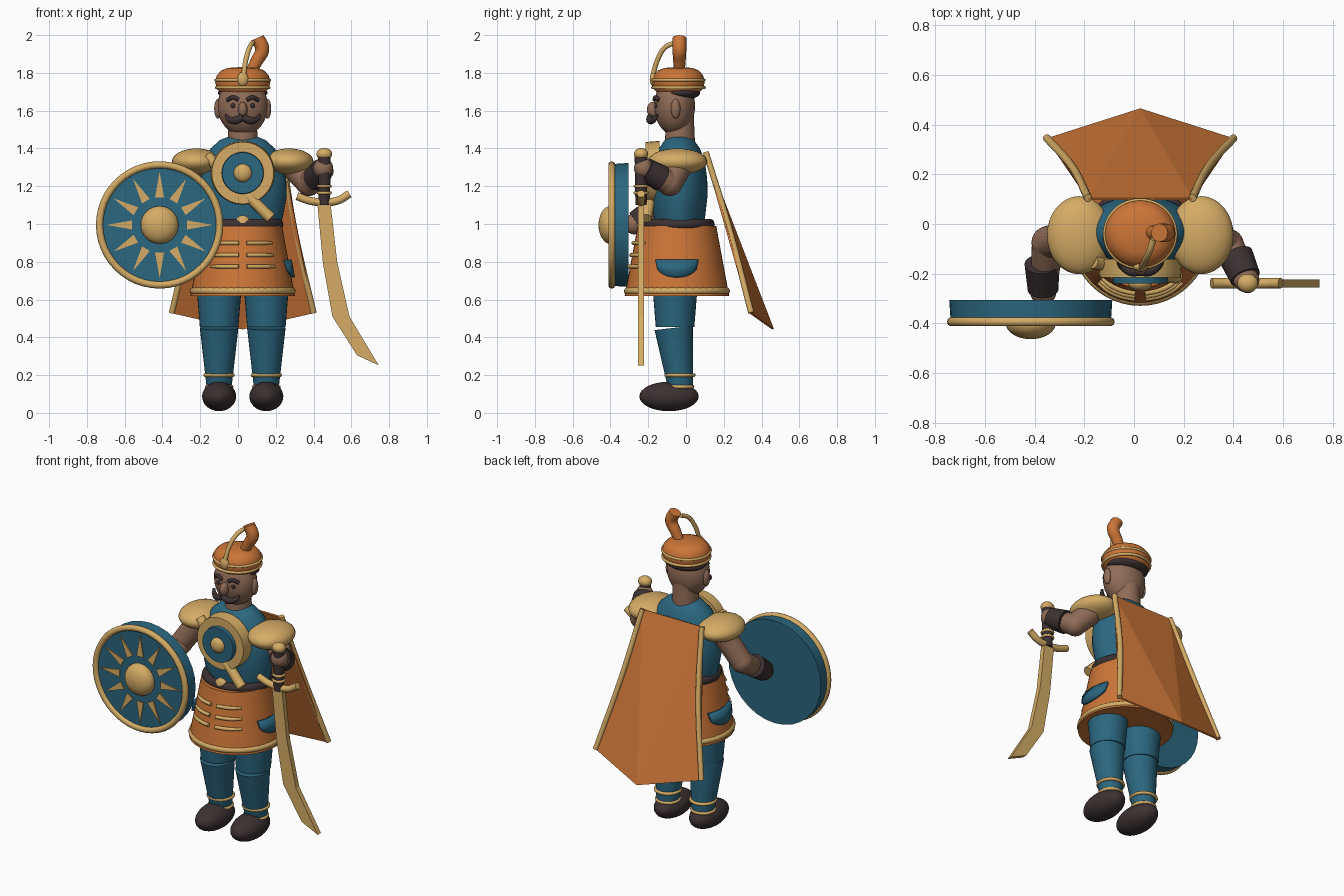
import bpy, bmesh, math
from mathutils import Vector

if "Cube" in bpy.data.objects:
    bpy.data.objects.remove(bpy.data.objects["Cube"])


def colour(name, rgb):
    m = bpy.data.materials.new(name)
    m.use_nodes = True
    m.diffuse_color = (*rgb, 1)
    b = m.node_tree.nodes["Principled BSDF"]
    b.inputs["Base Color"].default_value = (*rgb, 1)
    b.inputs["Roughness"].default_value = 0.7
    return m


GOLD = colour("gold", (.66, .41, .13))
BLUE = colour("teal blue", (.024, .135, .215))
ORANGE = colour("orange", (.6, .178, .038))
SKIN = colour("skin", (.28, .15, .095))
DARK = colour("dark brown", (.046, .031, .032))
CX, CY = .025, -.04          # body axis


def finish(name, mat, smooth=True):
    ob = bpy.context.object
    ob.name = ob.data.name = name
    ob.data.materials.clear()
    ob.data.materials.append(mat)
    if smooth:
        bpy.ops.object.shade_smooth_by_angle(angle=math.radians(40))
    return ob


def from_bmesh(name, bm, mat, smooth=True):
    bmesh.ops.recalc_face_normals(bm, faces=bm.faces)
    me = bpy.data.meshes.new(name)
    bm.to_mesh(me)
    bm.free()
    ob = bpy.data.objects.new(name, me)
    bpy.context.collection.objects.link(ob)
    bpy.ops.object.select_all(action="DESELECT")
    ob.select_set(True)
    bpy.context.view_layer.objects.active = ob
    return finish(name, mat, smooth)


def ball(name, loc, radii, mat):
    bpy.ops.mesh.primitive_uv_sphere_add(segments=32, ring_count=16, location=loc)
    bpy.context.object.scale = radii
    return finish(name, mat)


def limb(name, a, b, r1, r2, mat):
    a, b = Vector(a), Vector(b)
    bpy.ops.mesh.primitive_cone_add(vertices=32, radius1=r1, radius2=r2,
                                    depth=(b - a).length, location=(a + b) / 2)
    bpy.context.object.rotation_euler = (b - a).to_track_quat("Z", "Y").to_euler()
    return finish(name, mat)


def ring(name, loc, rx, ry, minor, mat, rot=(0, 0, 0)):
    bpy.ops.mesh.primitive_torus_add(major_radius=rx, minor_radius=minor, major_segments=48,
                                     minor_segments=10, location=loc, rotation=rot)
    bpy.context.object.scale.y = ry / rx
    return finish(name, mat)


def lathe(name, profile, mat, loc, y_scale=1):
    bm = bmesh.new()
    vs = [bm.verts.new((r, 0, z)) for r, z in profile]
    es = [bm.edges.new(p) for p in zip(vs, vs[1:])]
    bmesh.ops.spin(bm, geom=vs + es, cent=(0, 0, 0), axis=(0, 0, 1), angle=math.tau, steps=40)
    bmesh.ops.remove_doubles(bm, verts=bm.verts, dist=1e-4)
    ob = from_bmesh(name, bm, mat)
    ob.location = loc
    ob.scale.y = y_scale
    return ob


def tube(name, pts, r, mat, radii=None):
    cu = bpy.data.curves.new(name, "CURVE")
    cu.dimensions = "3D"
    cu.bevel_depth, cu.bevel_resolution, cu.use_fill_caps = r, 4, True
    sp = cu.splines.new("BEZIER")
    sp.bezier_points.add(len(pts) - 1)
    for i, (p, co) in enumerate(zip(sp.bezier_points, pts)):
        p.co = co
        p.handle_left_type = p.handle_right_type = "AUTO"
        p.radius = radii[i] if radii else 1
    ob = bpy.data.objects.new(name, cu)
    bpy.context.collection.objects.link(ob)
    bpy.ops.object.select_all(action="DESELECT")
    ob.select_set(True)
    bpy.context.view_layer.objects.active = ob
    bpy.ops.object.convert(target="MESH")
    return finish(name, mat)


def plate(name, outline, y, depth, mat):
    """Flat outline in x, z pushed back along y."""
    bm = bmesh.new()
    f = bm.faces.new([bm.verts.new((x, y, z)) for x, z in outline])
    out = bmesh.ops.extrude_face_region(bm, geom=[f])["geom"]
    bmesh.ops.translate(bm, vec=(0, depth, 0), verts=[v for v in out if isinstance(v, bmesh.types.BMVert)])
    return from_bmesh(name, bm, mat, False)


# Legs and shoes
for side, s in (("right", -1), ("left", 1)):
    x = CX + s * .125
    limb(side + "_thigh", (x, -.058, .455), (x, -.058, .7), .102, .122, BLUE)
    limb(side + "_shin", (x, -.025, .1), (x, -.065, .45), .062, .102, BLUE)
    for z, r in ((.2, .073), (.138, .066)):
        ring(side + "_ankle_ring", (x, -.032, z), r, r, .01, GOLD)
    ball(side + "_shoe", (x, -.09, .087), (.09, .157, .078), DARK)

# Torso, skirt and belt
lathe("torso", [(0, .95), (.19, .95), (.215, 1.05), (.233, 1.15), (.23, 1.24), (.21, 1.33),
                (.17, 1.4), (.12, 1.445), (.07, 1.465), (0, 1.47)], BLUE, (CX, -.035, 0), .64)
SKIRT_Y = -.048


def skirt_r(z):
    return .21 + (.98 - z) * .185


lathe("skirt", [(0, .99), (.208, .99), (skirt_r(.62), .62), (0, .64)], ORANGE, (CX, SKIRT_Y, 0))
ring("skirt_trim", (CX, SKIRT_Y, .645), .262, .262, .019, GOLD)
ring("belt", (CX, CY, .998), .186, .166, .03, DARK)
ball("buckle", (CX, -.205, 1.0), (.043, .026, .046), GOLD)
for s in (-1, 1):
    for z in (.9, .835, .775):
        arc = [math.radians(s * d) for d in (5, 18, 30, 42)]
        r = skirt_r(z) + .006
        tube("skirt_stripe", [(CX + r * math.sin(a), SKIRT_Y - r * math.cos(a), z) for a in arc],
             .011, GOLD, [1, 1, 1, .6])
    # Half-round pocket wrapped over the hip
    bm = bmesh.new()
    rows = []
    for i in range(17):
        t = -1 + i / 8
        a = math.radians(26 * t)
        zs = (.81, .81 - .09 * math.sqrt(1 - t * t) ** .8 - .002)
        rows.append([bm.verts.new((CX + s * (skirt_r(z) + .009) * math.cos(a),
                                   SKIRT_Y + (skirt_r(z) + .009) * math.sin(a), z)) for z in zs])
    for p, q in zip(rows, rows[1:]):
        bm.faces.new((p[0], p[1], q[1], q[0]))
    ob = from_bmesh("hip_pocket", bm, BLUE)
    ob.modifiers.new("thickness", "SOLIDIFY").thickness = .018
    ob.modifiers["thickness"].offset = 0

# Chest medallion and strap
for name, r, y0, y1, m in (("medallion_rim", .17, -.14, -.215, GOLD), ("medallion_face", .115, -.18, -.24, BLUE)):
    limb(name, (CX, y0, 1.27), (CX, y1, 1.27), r, r - .006, m)
ball("medallion_boss", (CX, -.24, 1.27), (.048, .03, .048), GOLD)
tube("chest_strap", [(-.165, -.15, 1.36), (.175, -.21, 1.03)], .03, GOLD)

# Head
limb("neck", (CX, -.032, 1.42), (CX, -.032, 1.6), .08, .072, SKIN)
ball("head", (CX, -.06, 1.625), (.133, .108, .155), SKIN)
ball("nose", (CX, -.175, 1.605), (.025, .032, .042), SKIN)
ball("hair", (CX, -.03, 1.695), (.132, .105, .04), DARK)
for s in (-1, 1):
    ball("ear", (CX + s * .131, -.055, 1.61), (.02, .025, .052), SKIN)
    ball("eye", (CX + s * .052, -.158, 1.627), (.013, .01, .013), DARK)
    tube("eyebrow", [(CX + s * x, y, z) for x, y, z in
                     ((.022, -.166, 1.657), (.05, -.162, 1.67), (.082, -.142, 1.655))], .011, DARK)
    tube("moustache", [(CX + s * x, y, z) for x, y, z in
                       ((0, -.19, 1.565), (.04, -.188, 1.548), (.072, -.17, 1.553), (.09, -.152, 1.578))],
         .019, DARK, [1, 1.1, .8, .4])

# Turban with plume
lathe("turban", [(0, 1.69), (.11, 1.69), (.137, 1.715), (.146, 1.75), (.138, 1.785),
                 (.115, 1.812), (.08, 1.826), (0, 1.832)], ORANGE, (CX, CY, 0), .95)
ring("turban_band_lower", (CX, CY, 1.722), .138, .136, .009, GOLD)
ring("turban_band_upper", (CX, CY, 1.762), .142, .136, .008, GOLD)
ball("turban_jewel", (CX, -.172, 1.767), (.03, .02, .038), GOLD)
tube("turban_curl", [(.03, -.175, 1.79), (.042, -.15, 1.87), (.062, -.11, 1.935), (.078, -.06, 1.96)], .013, GOLD)
tube("plume", [(.065, -.035, 1.8), (.1, -.035, 1.865), (.128, -.035, 1.925), (.102, -.035, 1.985)],
     .037, ORANGE, [.75, .9, 1, 1])

# Shoulders and arms
ARMS = (("right", -1, (-.24, -.04, 1.29), (-.345, -.075, 1.13), (-.37, -.16, 1.08), (-.365, -.275, 1.0)),
        ("left", 1, (.3, -.04, 1.3), (.375, -.085, 1.215), (.41, -.13, 1.24), (.452, -.225, 1.295)))
for side, s, shoulder, elbow, wrist, hand in ARMS:
    ball(side + "_shoulder_pad", (CX + s * .245, -.045, 1.33), (.13, .157, .07), GOLD)
    limb(side + "_upper_arm", shoulder, elbow, .07, .066, SKIN)
    ball(side + "_elbow", elbow, (.067, .067, .067), SKIN)
    limb(side + "_forearm", elbow, hand, .066, .05, SKIN)
    limb(side + "_cuff", wrist, Vector(wrist).lerp(Vector(hand), .9), .07, .062, DARK)
    ball(side + "_hand", hand, (.052, .05, .055), SKIN)

# Shield
SX, SZ = -.415, .995
limb("shield_body", (SX, -.305, SZ), (SX, -.395, SZ), .328, .322, BLUE)
ring("shield_rim", (SX, -.393, SZ), .318, .318, .019, GOLD, (math.pi / 2, 0, 0))
ball("shield_boss", (SX, -.4, SZ), (.1, .063, .1), GOLD)
for i in range(12):
    a = i * math.tau / 12
    out, across = Vector((math.cos(a), math.sin(a))), Vector((-math.sin(a), math.cos(a)))
    c = Vector((SX, SZ))
    plate("shield_ray", [c + out * .145 + across * .024, c + out * .145 - across * .024, c + out * .282],
          -.402, .009, GOLD)

# Sword
HX, HY = .457, -.238
ball("sword_pommel", (HX, HY, 1.37), (.042, .038, .032), GOLD)
limb("sword_grip", (HX, HY, 1.1), (HX, HY, 1.37), .03, .034, DARK)
for z in (1.165, 1.2):
    ring("grip_ring", (HX, HY, z), .032, .032, .008, GOLD)
tube("sword_guard", [(.312, HY, 1.147), (.385, HY, 1.122), (HX, HY, 1.115), (.53, HY, 1.125), (.59, HY, 1.16)],
     .021, GOLD)
plate("sword_blade", [(.42, 1.11), (.45, .79), (.5, .51), (.63, .305), (.745, .252),
                      (.59, .51), (.525, .8), (.49, 1.11)], -.255, .032, GOLD)

# Cape with edge piping
bm = bmesh.new()
tl, tr, br, bl, tip = [bm.verts.new((CX + x, y, z)) for x, y, z in
                       ((-.21, .105, 1.38), (.21, .105, 1.38), (.375, .345, .53), (-.375, .345, .53), (0, .465, .445))]
for f in ((tl, tr, tip), (tr, br, tip), (bl, tl, tip)):
    bm.faces.new(f)
cape = from_bmesh("cape", bm, ORANGE, False)
cape.modifiers.new("thickness", "SOLIDIFY").thickness = .01
for s in (-1, 1):
    tube("cape_piping", [(CX + s * x, y, z) for x, y, z in
                         ((.21, .105, 1.38), (.27, .225, .99), (.375, .345, .53))], .016, GOLD)
